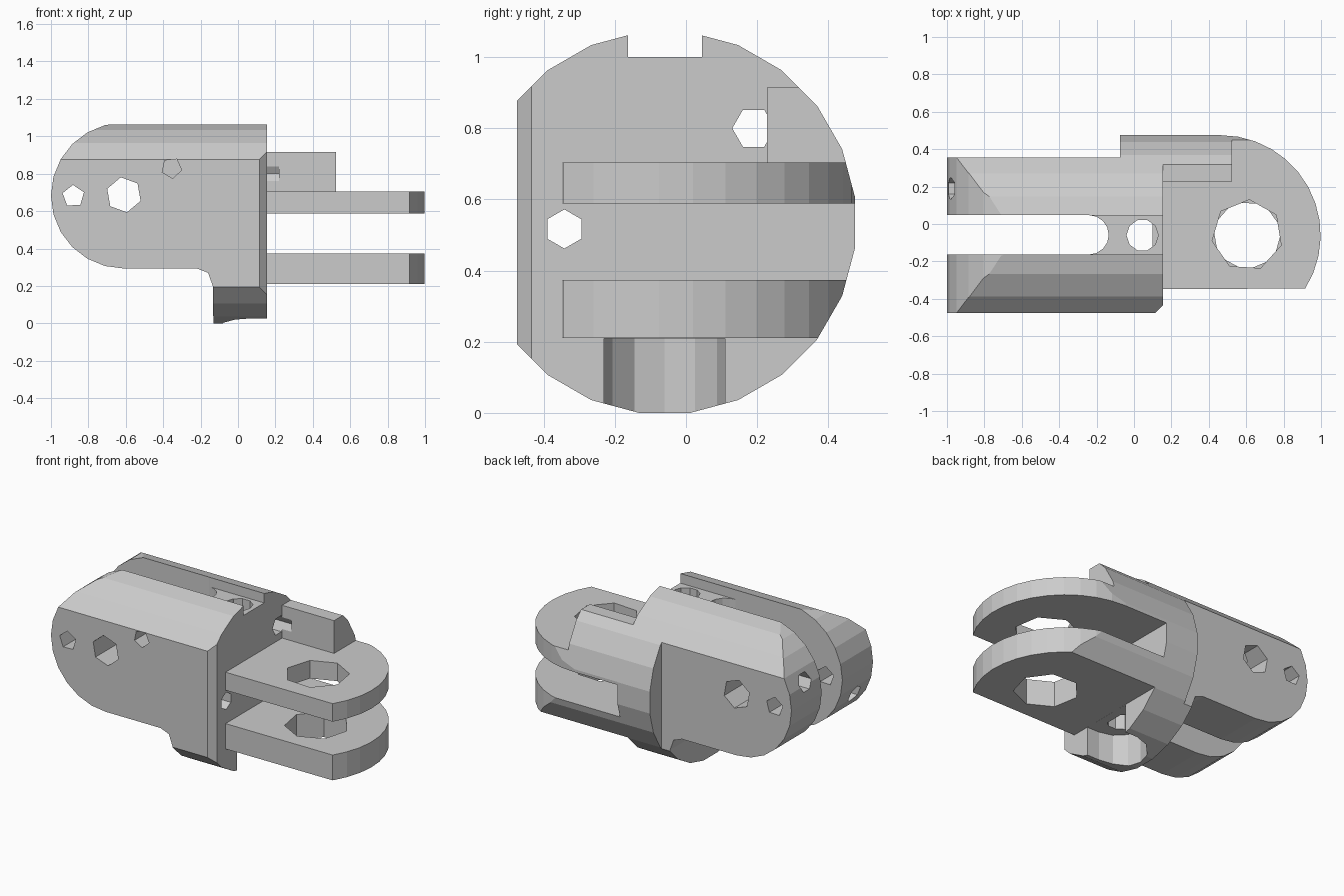
import bpy, bmesh
from math import sin, cos, radians

if "Cube" in bpy.data.objects:
    bpy.data.objects.remove(bpy.data.objects["Cube"])

CY, CZ = -0.06, 0.535          # axis of the main barrel


def arc(cx, cy, r, a0, a1, n):
    return [(cx + r * cos(radians(a0 + (a1 - a0) * i / n)),
             cy + r * sin(radians(a0 + (a1 - a0) * i / n))) for i in range(n + 1)]


def ngon(cx, cy, r, n, start=0):
    return arc(cx, cy, r, start, start + 360, n)[:-1]


def rect(a0, a1, b0, b1):
    return [(a0, b0), (a1, b0), (a1, b1), (a0, b1)]


def prism(name, pts, axis, lo, hi):
    """Extrude a 2D outline along an axis: x -> (y,z), y -> (x,z), z -> (x,y)."""
    place = {'x': lambda a, b, t: (t, a, b),
             'y': lambda a, b, t: (a, t, b),
             'z': lambda a, b, t: (a, b, t)}[axis]
    bm = bmesh.new()
    low = [bm.verts.new(place(a, b, lo)) for a, b in pts]
    top = [bm.verts.new(place(a, b, hi)) for a, b in pts]
    bm.faces.new(low)
    bm.faces.new(top[::-1])
    for i in range(len(pts)):
        j = (i + 1) % len(pts)
        bm.faces.new((low[i], top[i], top[j], low[j]))
    bmesh.ops.recalc_face_normals(bm, faces=bm.faces)
    mesh = bpy.data.meshes.new(name)
    bm.to_mesh(mesh)
    bm.free()
    ob = bpy.data.objects.new(name, mesh)
    bpy.context.collection.objects.link(ob)
    return ob


def combine(ob, other, op):
    """Apply a boolean and delete the second object."""
    mod = ob.modifiers.new("bool", 'BOOLEAN')
    mod.operation, mod.object, mod.solver = op, other, 'EXACT'
    bpy.context.view_layer.update()
    dg = bpy.context.evaluated_depsgraph_get()
    mesh = bpy.data.meshes.new_from_object(ob.evaluated_get(dg))
    ob.modifiers.clear()
    ob.data = mesh
    bpy.data.objects.remove(other)


def cut(ob, pts, axis, lo, hi):
    combine(ob, prism("cutter", pts, axis, lo, hi), 'DIFFERENCE')


def clip(ob, pts, axis, lo, hi):
    combine(ob, prism("cutter", pts, axis, lo, hi), 'INTERSECT')


barrel = ngon(CY, CZ, 0.54, 24, 7.5)

# Main barrel, shaped by its side outline and its plan outline
body = prism("hinge_body", barrel, 'x', -1.1, 0.3)
side = arc(-0.61, 0.683, 0.39, 90, 270, 12) + [
    (-0.22, 0.293), (-0.16, 0.27), (-0.135, 0.2), (-0.13, -0.1), (0.4, -0.1), (0.4, 1.073)]
clip(body, side, 'y', -1, 1)
plan = [(-1.2, -0.475), (0.115, -0.475), (0.155, -0.435), (0.155, 0.6),
        (-0.075, 0.6), (-0.075, 0.355), (-1.2, 0.355)]
clip(body, plan, 'z', -1, 2)

# Fork slot with round end, shallow top groove, pin hole and recess below
cut(body, [(-1.2, 0.047), (-1.2, -0.163)] + arc(-0.24, -0.058, 0.105, -90, 90, 8), 'z', -1, 2)
cut(body, rect(-0.5, 0.4, -0.163, 0.045), 'z', 1.0, 1.3)
cut(body, arc(0.07, CY, 0.17, 90, 270, 6) + [(0.4, -0.23), (0.4, 0.11)], 'z', -0.5, 0.2095)
cut(body, ngon(0.045, CY, 0.085, 10), 'z', -1, 2)

# Two rounded plates and a stop block on the right, trimmed to the barrel
tongue = [(0.1, 0.475)] + arc(0.463, CY, 0.535, 90, -32.2, 12) + [(0.1, -0.348)]
for name, pts, lo, hi in (("lower_plate", tongue, 0.21, 0.373),
                          ("upper_plate", tongue, 0.588, 0.704),
                          ("stop_block", rect(0.1, 0.525, 0.228, 0.6), 0.65, 0.915)):
    part = prism(name, pts, 'z', lo, hi)
    clip(part, barrel, 'x', -1, 1.2)
    combine(body, part, 'UNION')

# Large bore through each plate
for lo, hi, turn in ((0.15, 0.45, 10), (0.48, 0.8, 35)):
    cut(body, ngon(0.605, CY, 0.19, 7, turn), 'z', lo, hi)

# Cross holes through the fork arms
cut(body, ngon(-0.88, 0.68, 0.06, 5, 20), 'y', -1, 1)
cut(body, ngon(-0.61, 0.687, 0.095, 6, 40), 'y', -1, 1)
cut(body, ngon(-0.355, 0.83, 0.055, 5, 60), 'y', -1, -0.1)

# Lengthwise holes
cut(body, ngon(0.19, 0.8, 0.06, 6), 'x', -1.2, 0.22)
cut(body, ngon(-0.342, 0.517, 0.055, 6, 30), 'x', -1.2, 0.3)
